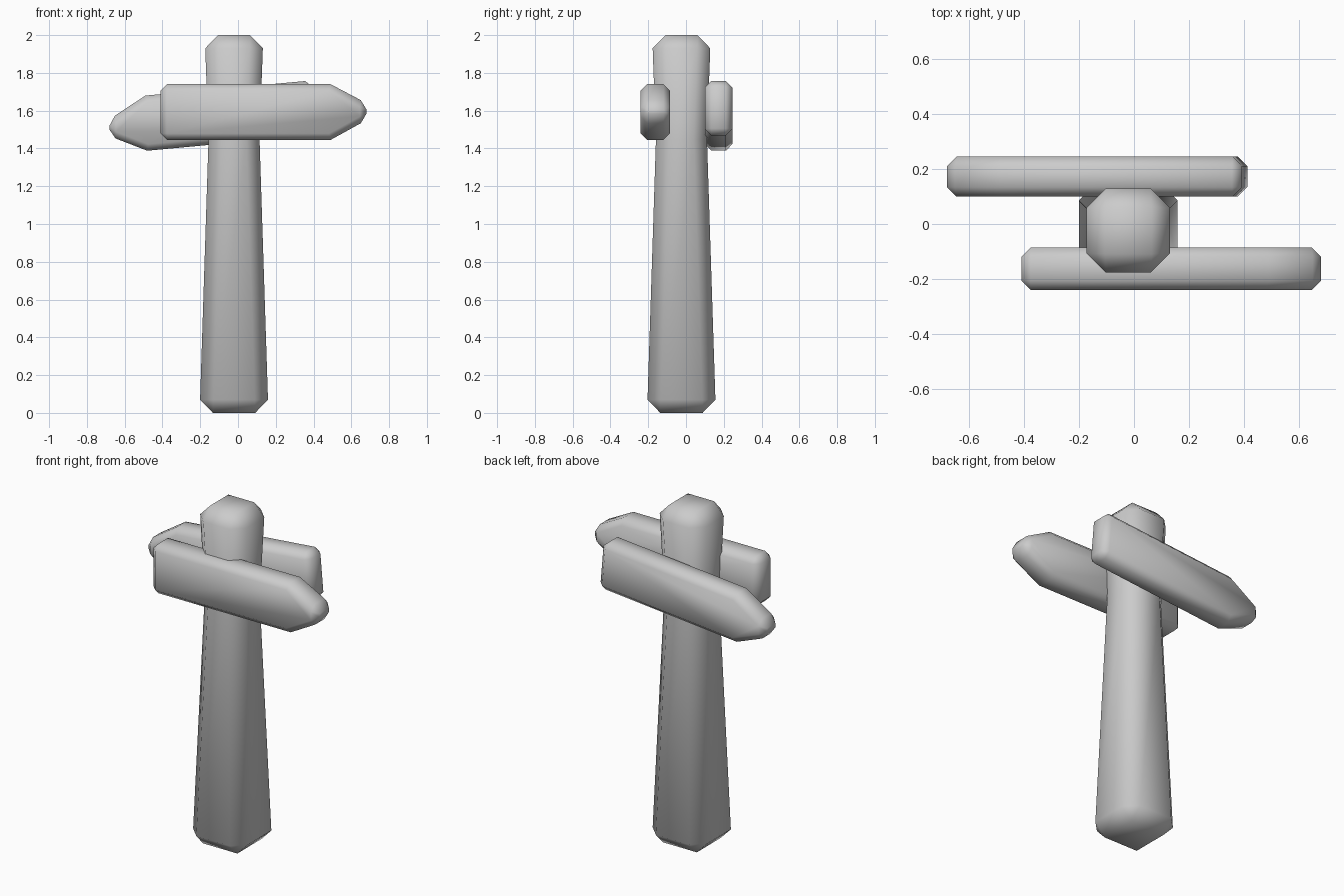
import bpy, bmesh, math

cube = bpy.data.objects.get("Cube")
if cube:
    bpy.data.objects.remove(cube, do_unlink=True)

# One plain grey for the whole signpost
grey = bpy.data.materials.new("plain grey")
grey.use_nodes = True
colour = (0.6, 0.6, 0.6, 1)
grey.diffuse_color = colour
grey.node_tree.nodes["Principled BSDF"].inputs["Base Color"].default_value = colour


def loft(name, rings, bevel):
    """Skin matching closed rings, cap both ends and chamfer the hard edges."""
    bm = bmesh.new()
    loops = [[bm.verts.new(p) for p in ring] for ring in rings]
    count = len(loops[0])
    for low, high in zip(loops, loops[1:]):
        for i in range(count):
            j = (i + 1) % count
            bm.faces.new((low[i], low[j], high[j], high[i]))
    bm.faces.new(loops[0][::-1])
    bm.faces.new(loops[-1])
    bmesh.ops.recalc_face_normals(bm, faces=bm.faces)
    mesh = bpy.data.meshes.new(name)
    bm.to_mesh(mesh)
    bm.free()
    mesh.materials.append(grey)
    mesh.shade_smooth()
    obj = bpy.data.objects.new(name, mesh)
    bpy.context.collection.objects.link(obj)
    mod = obj.modifiers.new("chamfer", "BEVEL")
    mod.width = bevel
    mod.segments = 1
    mod.limit_method = "ANGLE"
    mod.angle_limit = math.radians(38)
    return obj


def square(half, z, cx=-0.021, cy=-0.024):
    return [(cx + sx * half, cy + sy * half, z)
            for sx, sy in ((-1, -1), (1, -1), (1, 1), (-1, 1))]


def board(name, outline, y_front, y_back, bevel):
    return loft(name, [[(x, y, z) for x, z in outline] for y in (y_front, y_back)], bevel)


# Post: tapers to a waist, then flares slightly at the head
loft("post", [square(0.182, 0), square(0.135, 1.45), square(0.155, 2)], 0.07)

# Front arrow board, level, pointing to +x
board("front_board",
      [(-0.41, 1.445), (0.49, 1.445), (0.68, 1.55), (0.68, 1.64), (0.49, 1.74), (-0.41, 1.74)],
      -0.24, -0.085, 0.034)

# Back arrow board, tilted, pointing to -x
board("back_board",
      [(0.415, 1.472), (0.39, 1.76), (-0.49, 1.68), (-0.68, 1.555), (-0.68, 1.465), (-0.48, 1.388)],
      0.1, 0.245, 0.034)
